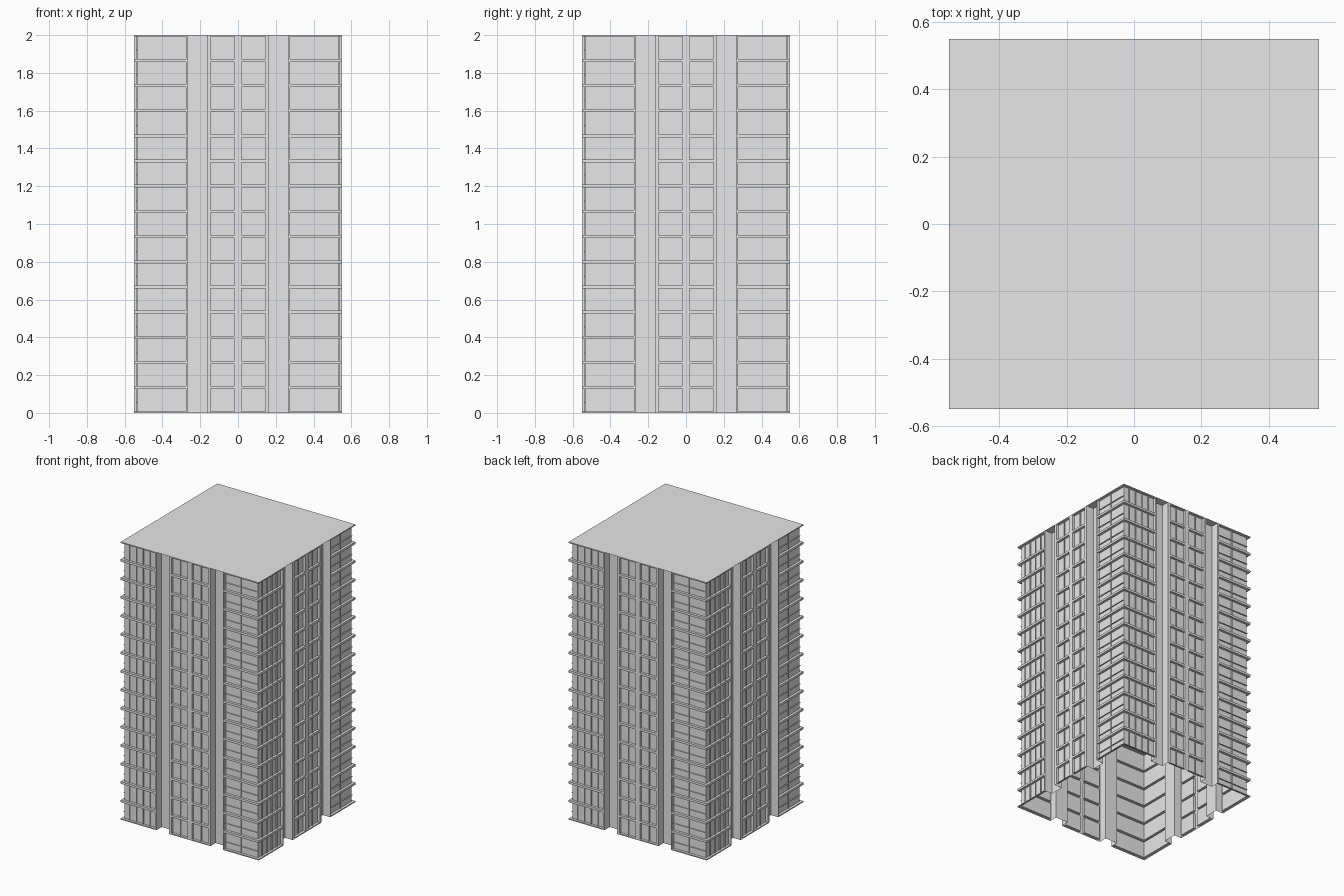
import bpy, bmesh, math
from mathutils import Matrix, Vector

if "Cube" in bpy.data.objects:
    bpy.data.objects.remove(bpy.data.objects["Cube"])

H, R = 2.0, 0.55          # height, half width
N = 15                    # storeys
P = H / N                 # storey pitch
LIP = 0.008               # half thickness of a floor band
D, GROOVE = 0.018, 0.06   # window recess, vertical groove depth
CORNER, BAY = 0.265, 0.165
PANEL = 0.275             # inner end of the corner windows

grey = bpy.data.materials.new("plain_grey")
grey.diffuse_color = (0.8, 0.8, 0.8, 1)
grey.use_nodes = True
grey.node_tree.nodes["Principled BSDF"].inputs["Base Color"].default_value = grey.diffuse_color


def quad(bm, pts, out):
    """Add a face whose normal points towards out."""
    f = bm.faces.new([bm.verts.new(p) for p in pts])
    f.normal_update()
    if f.normal.dot(Vector(out)) < 0:
        f.normal_flip()


def wall(bm, x0, x1, z0, z1, y):
    quad(bm, [(x0, y, z0), (x1, y, z0), (x1, y, z1), (x0, y, z1)], (0, -1, 0))


def cheek(bm, x, y0, y1, z0, z1, out):
    quad(bm, [(x, y0, z0), (x, y1, z0), (x, y1, z1), (x, y0, z1)], (out, 0, 0))


def ledge(bm, x0, x1, y0, y1, z, out):
    quad(bm, [(x0, y0, z), (x1, y0, z), (x1, y1, z), (x0, y1, z)], (0, 0, out))


def box(bm, x0, x1, y0, y1, z0, z1):
    m = Matrix.Translation(((x0 + x1) / 2, (y0 + y1) / 2, (z0 + z1) / 2))
    m = m @ Matrix.Diagonal((x1 - x0, y1 - y0, z1 - z0, 1))
    bmesh.ops.create_cube(bm, size=1, matrix=m)


def part(name, build):
    """Build the front side, repeat it on all four sides."""
    bm = bmesh.new()
    for k in range(4):
        old = set(bm.verts)
        build(bm)
        bmesh.ops.rotate(bm, verts=[v for v in bm.verts if v not in old],
                         matrix=Matrix.Rotation(k * math.pi / 2, 3, 'Z'))
    bmesh.ops.remove_doubles(bm, verts=bm.verts, dist=1e-5)
    me = bpy.data.meshes.new(name)
    bm.to_mesh(me)
    bm.free()
    me.materials.append(grey)
    bpy.context.collection.objects.link(bpy.data.objects.new(name, me))


# Corner blocks: floor bands wrapping the corner, set-back walls between
def corners(bm):
    prof = [(0, 0)]
    for i in range(N):
        a, b = i * P + LIP, (i + 1) * P - LIP
        prof += [(0, a), (D, a), (D, b), (0, b)]
    prof.append((0, H))
    for s in (-1, 1):
        for (o1, za), (o2, zb) in zip(prof, prof[1:]):
            out = (0, -1, 0) if o1 == o2 else (0, 0, o2 - o1)
            quad(bm, [(s * PANEL, -R + o1, za), (s * (R - o1), -R + o1, za),
                      (s * (R - o2), -R + o2, zb), (s * PANEL, -R + o2, zb)], out)
        wall(bm, s * CORNER, s * PANEL, 0, H, -R)
        for i in range(N):
            cheek(bm, s * PANEL, -R, -R + D, i * P + LIP, (i + 1) * P - LIP, s)


# Middle bay: two columns of recessed windows
def bay(bm):
    xs = [-BAY, -0.145, -0.018, 0.018, 0.145, BAY]
    for c, (x0, x1) in enumerate(zip(xs, xs[1:])):
        if c % 2 == 0:
            wall(bm, x0, x1, 0, H, -R)
            continue
        for i in range(N):
            z0, z1 = i * P, (i + 1) * P
            a, b = z0 + LIP, z1 - LIP
            wall(bm, x0, x1, z0, a, -R)
            wall(bm, x0, x1, b, z1, -R)
            wall(bm, x0, x1, a, b, -R + D)
            cheek(bm, x0, -R, -R + D, a, b, 1)
            cheek(bm, x1, -R, -R + D, a, b, -1)
            ledge(bm, x0, x1, -R, -R + D, a, 1)
            ledge(bm, x0, x1, -R, -R + D, b, -1)


# Full-height grooves either side of the bay
def grooves(bm):
    for s in (-1, 1):
        wall(bm, s * BAY, s * CORNER, 0, H, -R + GROOVE)
        cheek(bm, s * BAY, -R, -R + GROOVE, 0, H, s)
        cheek(bm, s * CORNER, -R, -R + GROOVE, 0, H, -s)


# Thin window bars inside the recesses
def bars(bm):
    back, front = -R + D, -R + D - 0.007
    for i in range(N):
        a, b = i * P + LIP, (i + 1) * P - LIP
        for x in (-0.49, -0.435, -0.38, -0.325, 0.4, -0.082, 0.082):
            box(bm, x - 0.002, x + 0.002, front, back, a, b)
        box(bm, PANEL, R - D, front, back, a + 0.045, a + 0.049)


part("corner_blocks", corners)
part("window_bays", bay)
part("grooves", grooves)
part("window_bars", bars)

# Flat roof covering the whole square
bm = bmesh.new()
ledge(bm, -R, R, -R, R, H, 1)
me = bpy.data.meshes.new("roof")
bm.to_mesh(me)
bm.free()
me.materials.append(grey)
bpy.context.collection.objects.link(bpy.data.objects.new("roof", me))
